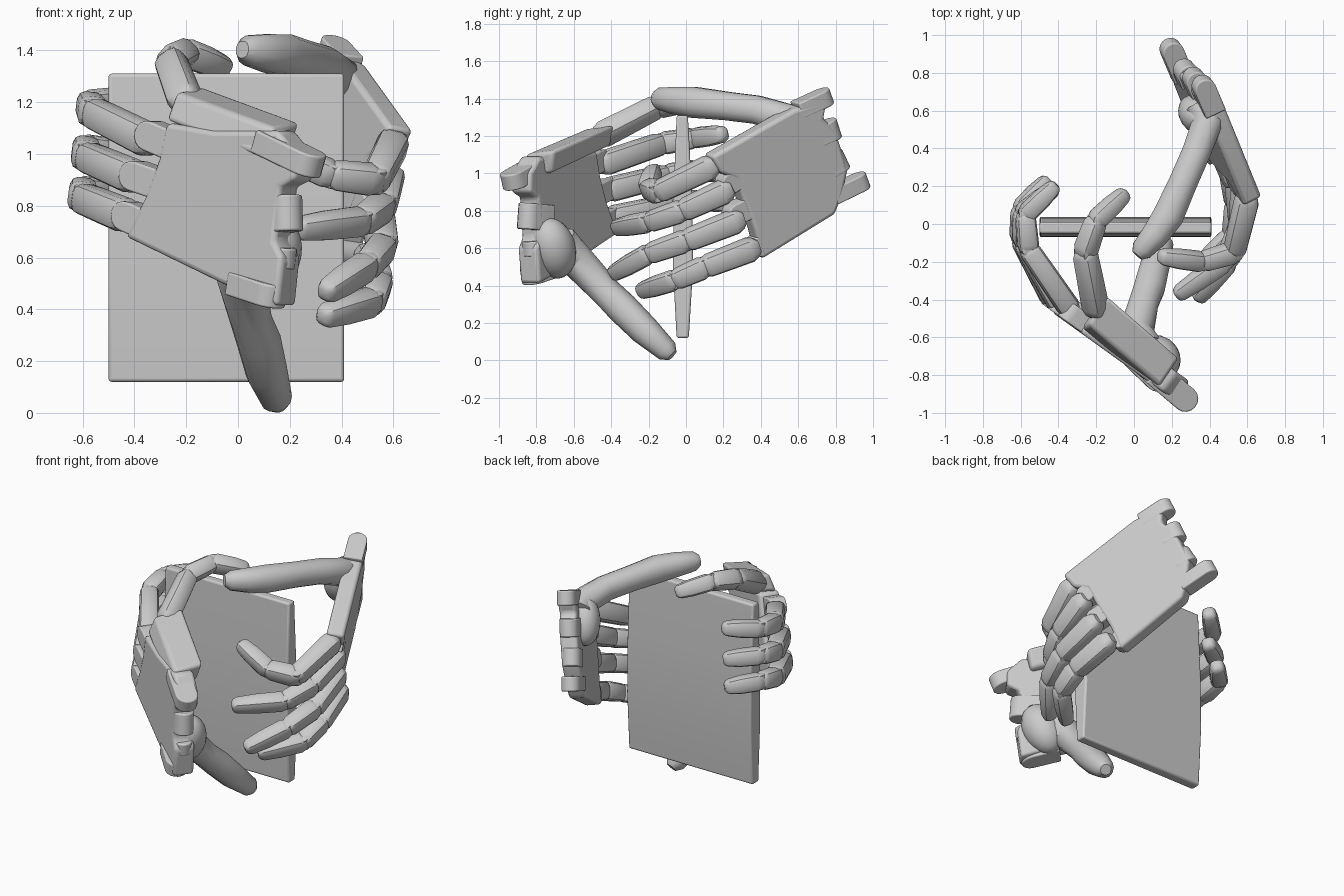
import bpy, bmesh, math
from mathutils import Vector as V

if "Cube" in bpy.data.objects:
    bpy.data.objects.remove(bpy.data.objects["Cube"])


def finish(name, bm, bevel=0.0):
    bmesh.ops.recalc_face_normals(bm, faces=bm.faces)
    me = bpy.data.meshes.new(name)
    bm.to_mesh(me)
    bm.free()
    ob = bpy.data.objects.new(name, me)
    bpy.context.collection.objects.link(ob)
    bpy.ops.object.select_all(action='DESELECT')
    ob.select_set(True)
    bpy.context.view_layer.objects.active = ob
    if bevel:
        m = ob.modifiers.new("bevel", 'BEVEL')
        m.width, m.segments, m.limit_method = bevel, 3, 'ANGLE'
    bpy.ops.object.shade_smooth_by_angle(angle=math.radians(35))
    return ob


def slab(name, pts, offset, bevel):
    """Flat outline pushed along an offset vector."""
    bm = bmesh.new()
    f = bm.faces.new([bm.verts.new(p) for p in pts])
    r = bmesh.ops.extrude_face_region(bm, geom=[f])
    bmesh.ops.translate(bm, vec=offset, verts=[v for v in r['geom'] if isinstance(v, bmesh.types.BMVert)])
    return finish(name, bm, bevel)


def loft(bm, rings, square=.62):
    """Closed skin through (centre, side, up) squarish rings."""
    loops = []
    for c, s, u in rings:
        loop = []
        for i in range(12):
            a = math.tau * (i + .5) / 12
            x, y = math.cos(a), math.sin(a)
            p = lambda q: math.copysign(abs(q) ** square, q)
            loop.append(bm.verts.new(c + s * p(x) + u * p(y)))
        loops.append(loop)
    for a, b in zip(loops, loops[1:]):
        for i in range(12):
            bm.faces.new((a[i], a[(i + 1) % 12], b[(i + 1) % 12], b[i]))
    bm.faces.new(loops[0])
    bm.faces.new(loops[-1])


def finger(name, pts, axis, r=.066, taper=.92):
    """Separate jointed phalanges with rounded ends and hinge pins."""
    bm = bmesh.new()
    pts = [V(p) for p in pts]
    for k, (a, b) in enumerate(zip(pts, pts[1:])):
        d = b - a
        L = d.length
        d.normalize()
        n = d.cross(axis).normalized()
        w = n.cross(d)
        last = k == len(pts) - 2
        e = r * taper
        rings = [(-.5 * r, r * .5), (-.2 * r, r * .8), (.35 * r, r),
                 (L * .55, (r + e) / 2)]
        rings += ([(L - .6 * e, e * .88), (L - .2 * e, e * .7), (L, e * .4)] if last else
                  [(L - .4 * e, e), (L, e * .85), (L + .35 * e, e * .5)])
        loft(bm, [(a + d * t, w * q, n * q * .95) for t, q in rings])
        if k:
            loft(bm, [(a + w * t * r, d * r * q, n * r * q)
                      for t, q in ((-.85, .5), (-.75, .65), (.75, .65), (.85, .5))], 1)
        r = e
    return finish(name, bm)


def thumb(name, pts, radii):
    """Smooth organic tube."""
    bm = bmesh.new()
    pts = [V(p) for p in pts]
    rings = []
    for i, (c, r) in enumerate(zip(pts, radii)):
        d = (pts[min(i + 1, len(pts) - 1)] - pts[max(i - 1, 0)]).normalized()
        s = d.cross(V((0, 0, 1))).normalized()
        rings.append((c, s * r, s.cross(d) * r))
    d = (pts[-1] - pts[-2]).normalized()
    c, s, u = rings[-1]
    rings.append((c + d * radii[-1] * .6, s * .55, u * .55))
    loft(bm, rings, .9)
    return finish(name, bm)


def ball(name, c, size, direction):
    bm = bmesh.new()
    bmesh.ops.create_uvsphere(bm, u_segments=20, v_segments=12, radius=1)
    q = V(direction).to_track_quat('Z', 'Y')
    for v in bm.verts:
        v.co = q @ V((v.co.x * size[0], v.co.y * size[1], v.co.z * size[2])) + V(c)
    return finish(name, bm)


def lug(name, a, b, axis, r, w):
    """Rounded tab from a to b, w wide along the axis, r half thick."""
    a, b = V(a), V(b)
    d = (b - a).normalized()
    ax = (axis - d * axis.dot(d)).normalized()
    n = d.cross(ax)
    pts = [a - n * r, a + n * r]
    pts += [b + n * r * math.cos(t) + d * r * math.sin(t) for t in [math.pi * i / 8 for i in range(9)]]
    return slab(name, [p - ax * w / 2 for p in pts], ax * w, .008)


# Board, slightly swollen below the middle
prof = [(-.05, .12), (.015, .12), (.038, .5), (.032, .9), (.01, 1.31), (-.05, 1.31), (-.066, .9), (-.07, .5)]
slab("board", [V((-.5, y, z)) for y, z in prof], V((.91, 0, 0)), .012)

# Front hand: palm
axA = V((.12, -.1, .95)).normalized()
PA = lambda x, z: V((x, -.78 - .72 * x, z))
outA = [(-.44, .68), (-.36, .84), (-.31, .98), (-.28, 1.12), (-.1, 1.09), (.15, 1.09), (.22, 1.0), (.22, .9),
        (.16, .87), (.14, .66), (.17, .6), (.15, .41), (-.07, .5)]
inA = V((.58, .81, 0))
slab("front_palm", [PA(*p) for p in outA], inA * .13, .02)

# Front hand: rounded finger roots of the palm
for i, (x0, z0, x1, z1) in enumerate([(-.15, .98, -.36, 1.07), (-.2, .84, -.42, .915), (-.25, .67, -.45, .76)]):
    o = inA * .055
    lug(f"front_finger_root_{i + 1}", PA(x0, z0) + o, PA(x1, z1) + o, inA.normalized(), .058, .1)

# Front hand: upper folded edge of the palm
slab("front_palm_edge", [V((.14, -.86, 1.1)), V((-.24, -.53, 1.24)), V((-.28, -.55, 1.13)), V((.1, -.87, .98))],
     V((.1, .15, .02)), .02)

# Front hand: wrist tabs
lug("front_wrist_tab_top", (.1, -.78, 1.05), (.265, -.92, .97), axA, .068, .09)
lug("front_wrist_tab_bottom", (0, -.7, .5), (.12, -.815, .46), axA, .068, .09)
lug("front_wrist_tab_middle", (.1, -.74, .76), (.19, -.84, .77), axA, .06, .14)
lug("front_wrist_tab_low", (.05, -.72, .62), (.17, -.82, .6), axA, .055, .08)

# Front hand: fingers
A = [[(-.2, -.46, 1.2), (-.26, -.15, 1.36), (-.2, .02, 1.39), (-.04, .17, 1.33)],
     [(-.34, -.45, 1.05), (-.56, -.13, 1.16), (-.575, .05, 1.19), (-.41, .21, 1.21)],
     [(-.4, -.42, .91), (-.585, -.1, .99), (-.59, .06, 1.02), (-.41, .2, 1.0)],
     [(-.43, -.4, .76), (-.6, -.08, .83), (-.6, .08, .86), (-.45, .24, .84)]]
for i, p in enumerate(A):
    finger(f"front_finger_{i + 1}", p, V((.6, .1, .6)) if i == 0 else axA)

# Front hand: thumb and its muscle
thumb("front_thumb", [(.06, -.68, .62), (.01, -.58, .53), (.05, -.42, .36), (.08, -.34, .28), (.11, -.22, .16), (.15, -.1, .05)],
      [.11, .095, .08, .085, .08, .06])
ball("front_thumb_muscle", (.12, -.71, .6), (.12, .12, .17), (.35, -.25, .9))

# Rear hand: palm
axB = V((.13, -.17, .47)).normalized()
PB = lambda y, z: V((.4 - .5 * (y - .79) + .16 * (z - 1.38), y, z))
outB = [(.58, 1.34), (.14, 1.09), (.19, 1.0), (.27, .97), (.31, .85), (.37, .7), (.41, .54), (.8, .78), (.84, .88),
        (.87, 1.02), (.8, 1.24), (.74, 1.29), (.76, 1.395)]
inB = V((-.87, -.44, .14))
slab("rear_palm", [PB(*p) for p in outB], inB * .11, .02)

# Rear hand: rounded finger roots of the palm
for i, (y0, z0, y1, z1) in enumerate([(.42, 1.05, .25, .945), (.5, .88, .285, .78), (.55, .7, .41, .61)]):
    o = inB * .055
    lug(f"rear_finger_root_{i + 1}", PB(y0, z0) + o, PB(y1, z1) + o, inB.normalized(), .058, .1)

# Rear hand: wrist tabs
for nm, y0, z0, y1, z1, w in (("top", .62, 1.33, .75, 1.39, .09), ("upper", .72, 1.19, .79, 1.22, .11),
                              ("lower", .78, 1.02, .83, 1.05, .11), ("bottom", .8, .87, .945, .94, .09)):
    o = inB * .06
    lug("rear_wrist_tab_" + nm, PB(y0, z0) + o, PB(y1, z1) + o, axB, .058, w)

# Rear hand: fingers
B = [[(.6, .14, 1.04), (.53, -.15, .9), (.36, -.2, .92), (.13, -.17, 1.02)],
     [(.58, .22, .91), (.56, -.02, .8), (.48, -.2, .74), (.22, -.38, .71)],
     [(.54, .28, .75), (.56, 0, .64), (.5, -.2, .57), (.33, -.4, .46)],
     [(.5, .36, .6), (.54, .1, .5), (.52, -.06, .43), (.32, -.25, .37)]]
for i, p in enumerate(B):
    finger(f"rear_finger_{i + 1}", p, axB)

# Rear hand: thumb and its muscle
thumb("rear_thumb", [(.36, .62, 1.26), (.39, .54, 1.29), (.33, .38, 1.34), (.26, .22, 1.36), (.18, .04, 1.38), (.11, -.06, 1.39), (.04, -.14, 1.4)],
      [.09, .085, .078, .078, .085, .075, .06])
ball("rear_thumb_muscle", (.33, .58, 1.2), (.09, .1, .15), (-.2, .3, -.8))
